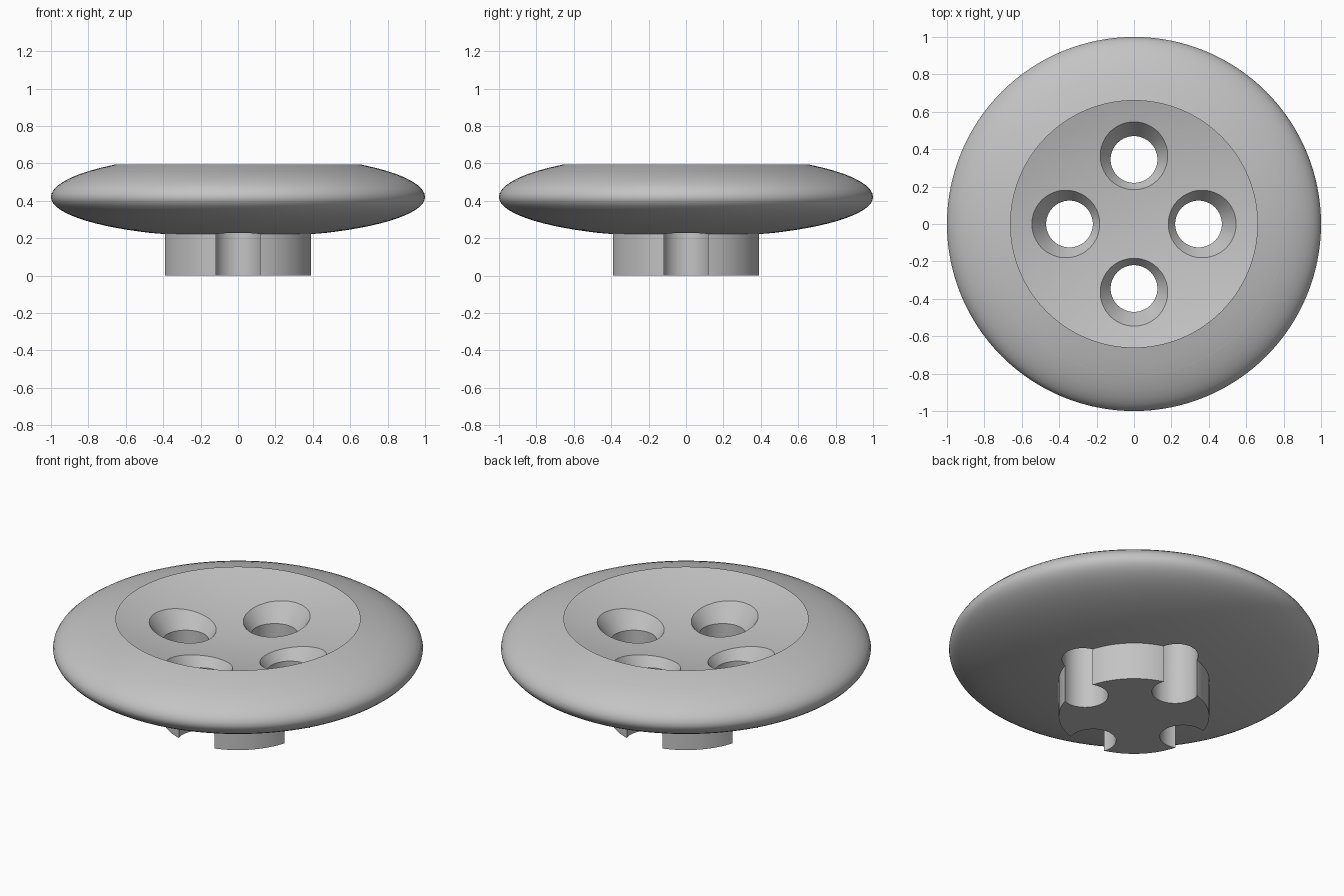
import bpy
import bmesh
from math import cos, sin, pi, radians
from mathutils import Matrix

cube = bpy.data.objects.get("Cube")
if cube:
    bpy.data.objects.remove(cube, do_unlink=True)

grey = bpy.data.materials.new("plain grey")
grey.use_nodes = True
colour = (0.55, 0.55, 0.55, 1)
grey.diffuse_color = colour
grey.node_tree.nodes["Principled BSDF"].inputs["Base Color"].default_value = colour


def lathe(name, profile, segments):
    """Spin a closed (radius, height) profile about the z axis."""
    bm = bmesh.new()
    verts = [bm.verts.new((r, 0, z)) for r, z in profile]
    edges = [bm.edges.new(pair) for pair in zip(verts, verts[1:])]
    bmesh.ops.spin(bm, geom=verts + edges, cent=(0, 0, 0), axis=(0, 0, 1),
                   angle=2 * pi, steps=segments, use_merge=True)
    bmesh.ops.remove_doubles(bm, verts=bm.verts, dist=1e-5)
    bmesh.ops.recalc_face_normals(bm, faces=bm.faces)
    mesh = bpy.data.meshes.new(name)
    bm.to_mesh(mesh)
    bm.free()
    obj = bpy.data.objects.new(name, mesh)
    bpy.context.collection.objects.link(obj)
    mesh.materials.append(grey)
    return obj


# Disc: dished top, elliptical rim and shallow domed underside
rim_r, rim_z, dish_depth, mid_z = 0.81, 0.555, 0.136, 0.42
dish = [(rim_r * i / 12, rim_z - dish_depth * (1 - (i / 12) ** 2)) for i in range(13)]
start = math_angle = radians(54.1)
upper = [(cos(start * (1 - i / 10)), mid_z + 0.2305 * sin(start * (1 - i / 10)))
         for i in range(1, 11)]
lower = [(cos(pi / 2 * i / 20), mid_z - 0.217 * sin(pi / 2 * i / 20))
         for i in range(1, 20)]
disc = lathe("button_disc", dish + upper + lower + [(0, mid_z - 0.217)], 128)

# Hub under the disc
hub = lathe("button_hub", [(0, 0), (0.407, 0), (0.407, 0.235), (0, 0.235)], 96)

# Four countersunk holes, which also notch the hub
hole_r, cone_z, top_z, flare = 0.125, 0.375, 0.7, 0.72
cutters = []
for i in range(4):
    cutter = lathe("hole_cutter", [(0, -0.1), (hole_r, -0.1), (hole_r, cone_z),
                                   (hole_r + flare * (top_z - cone_z), top_z),
                                   (0, top_z)], 64)
    cutter.data.transform(Matrix.Rotation(i * pi / 2, 4, "Z")
                          @ Matrix.Translation((0.345, 0, 0)))
    cutter.hide_render = True
    cutters.append(cutter)

for part in (disc, hub):
    bpy.ops.object.select_all(action="DESELECT")
    part.select_set(True)
    bpy.context.view_layer.objects.active = part
    for cutter in cutters:
        cut = part.modifiers.new("hole", "BOOLEAN")
        cut.operation = "DIFFERENCE"
        cut.solver = "EXACT"
        cut.object = cutter
        bpy.ops.object.modifier_apply(modifier=cut.name)
    bpy.ops.object.shade_smooth_by_angle(angle=radians(28))

for cutter in cutters:
    bpy.data.objects.remove(cutter, do_unlink=True)
